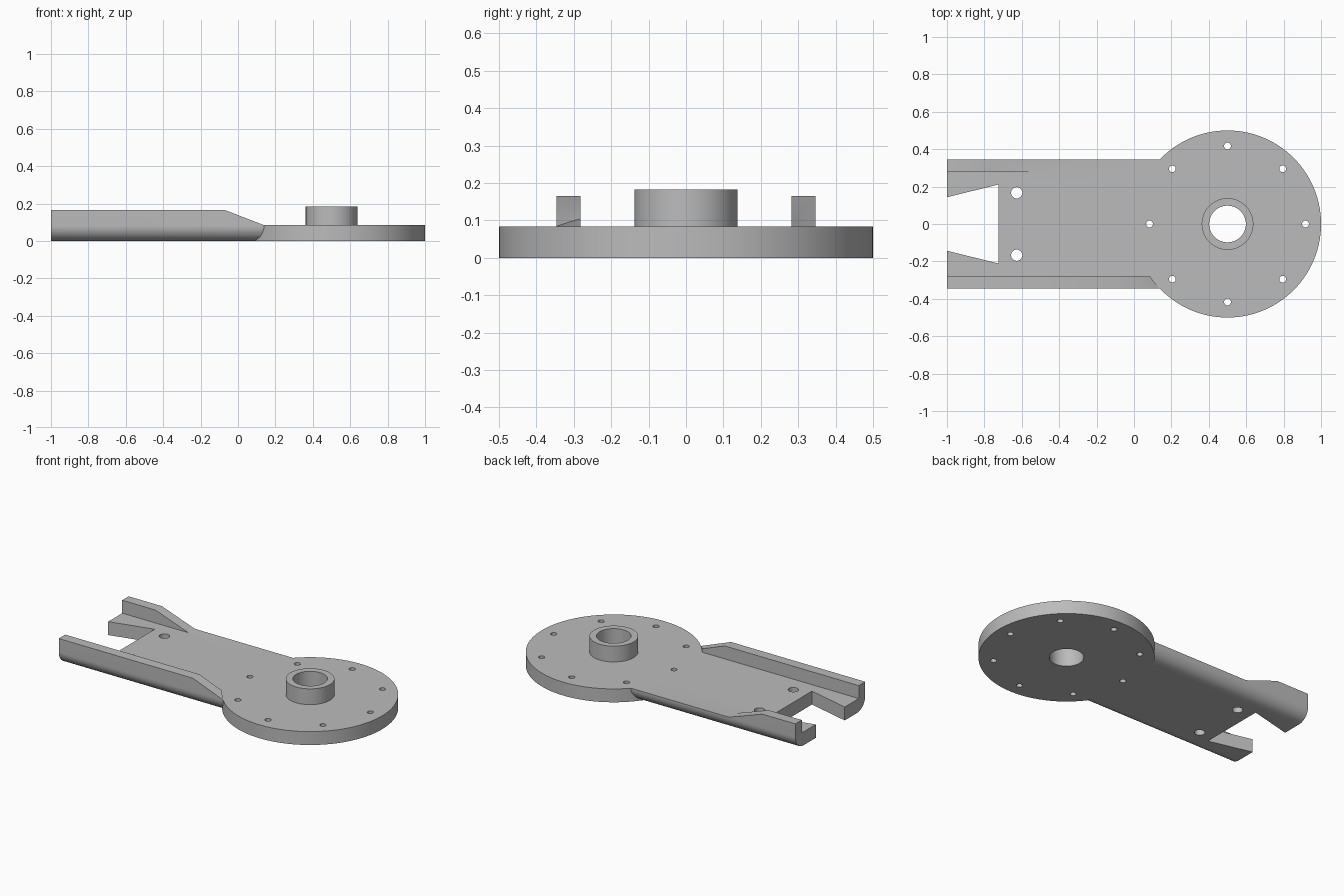
import bpy
from math import sin, cos, pi
from mathutils import Matrix

cube = bpy.data.objects.get("Cube")
if cube:
    bpy.data.objects.remove(cube, do_unlink=True)

THICK, RAIL_TOP, HALF, INNER = 0.084, 0.165, 0.346, 0.282
HUB_X = 0.5

grey = bpy.data.materials.new("plain grey")
grey.use_nodes = True
grey.diffuse_color = (0.5, 0.5, 0.5, 1)
grey.node_tree.nodes["Principled BSDF"].inputs["Base Color"].default_value = (0.5, 0.5, 0.5, 1)


def prism(name, outline, axis, lo, hi):
    """Extrude a 2D outline along axis x (y,z), y (x,z) or z (x,y)."""
    place = {"x": lambda a, b, t: (t, a, b),
             "y": lambda a, b, t: (a, t, b),
             "z": lambda a, b, t: (a, b, t)}[axis]
    n = len(outline)
    verts = [place(a, b, t) for t in (lo, hi) for a, b in outline]
    faces = [list(range(n))[::-1], list(range(n, 2 * n))]
    faces += [(i, (i + 1) % n, n + (i + 1) % n, n + i) for i in range(n)]
    mesh = bpy.data.meshes.new(name)
    mesh.from_pydata(verts, [], faces)
    area = sum(outline[i][0] * outline[(i + 1) % n][1]
               - outline[(i + 1) % n][0] * outline[i][1] for i in range(n))
    if (area < 0) != (axis == "y"):
        mesh.flip_normals()
    mesh.materials.append(grey)
    obj = bpy.data.objects.new(name, mesh)
    bpy.context.collection.objects.link(obj)
    return obj


def cylinder(name, x, y, radius, lo, hi, sides=96):
    ring = [(x + radius * cos(2 * pi * i / sides), y + radius * sin(2 * pi * i / sides))
            for i in range(sides)]
    return prism(name, ring, "z", lo, hi)


def combine(target, other, operation):
    """Apply a boolean and discard the helper."""
    bpy.context.view_layer.objects.active = target
    mod = target.modifiers.new(operation.lower(), "BOOLEAN")
    mod.operation, mod.solver, mod.object = operation, "EXACT", other
    bpy.ops.object.modifier_apply(modifier=mod.name)
    bpy.data.objects.remove(other, do_unlink=True)


# Channel-shaped arm with rounded lower edges
R = 0.08
right_half = [(HALF - R + R * sin(a), R - R * cos(a))
              for a in [i * pi / 24 for i in range(13)]]
right_half += [(HALF, RAIL_TOP), (INNER, RAIL_TOP), (INNER, THICK)]
section = right_half + [(-y, z) for y, z in reversed(right_half)]
body = prism("arm_and_disc", section, "x", -1, HUB_X)

# Sloped rail ends: long front rail, short back rail
for start, end, y0, y1 in ((-0.07, 0.14, -0.4, -0.2), (-0.77, -0.54, 0.2, 0.4)):
    slope = [(start, RAIL_TOP), (end, THICK), (0.7, THICK), (0.7, 0.3), (start, 0.3)]
    combine(body, prism("rail_cutter", slope, "y", y0, y1), "DIFFERENCE")
combine(body, cylinder("rail_disc_cutter", HUB_X, 0, 0.5, THICK, 0.3, 160), "DIFFERENCE")

# Round plate and raised hub
combine(body, cylinder("disc", HUB_X, 0, 0.5, 0, THICK, 160), "UNION")
combine(body, cylinder("hub", HUB_X, 0, 0.138, 0.04, 0.183), "UNION")
combine(body, cylinder("bore", HUB_X, 0, 0.098, -0.1, 0.3), "DIFFERENCE")

# Tapered notch in the arm end
taper = 0.068 / 0.275
notch = [(-1.1, -0.143 + 0.1 * taper), (-0.725, -0.211),
         (-0.725, 0.211), (-1.1, 0.143 - 0.1 * taper)]
combine(body, prism("notch", notch, "z", -0.1, 0.3), "DIFFERENCE")

# Bolt circle and the two arm holes
holes = [(HUB_X + 0.417 * cos(i * pi / 4), 0.417 * sin(i * pi / 4), 0.018) for i in range(8)]
holes += [(-0.627, side * 0.167, 0.03) for side in (-1, 1)]
for x, y, radius in holes:
    combine(body, cylinder("bolt_hole", x, y, radius, -0.1, 0.3, 32), "DIFFERENCE")

# Smooth the round walls, keep the edges crisp
bpy.ops.object.select_all(action="DESELECT")
body.select_set(True)
bpy.context.view_layer.objects.active = body
bpy.ops.object.shade_smooth_by_angle(angle=pi / 6)
